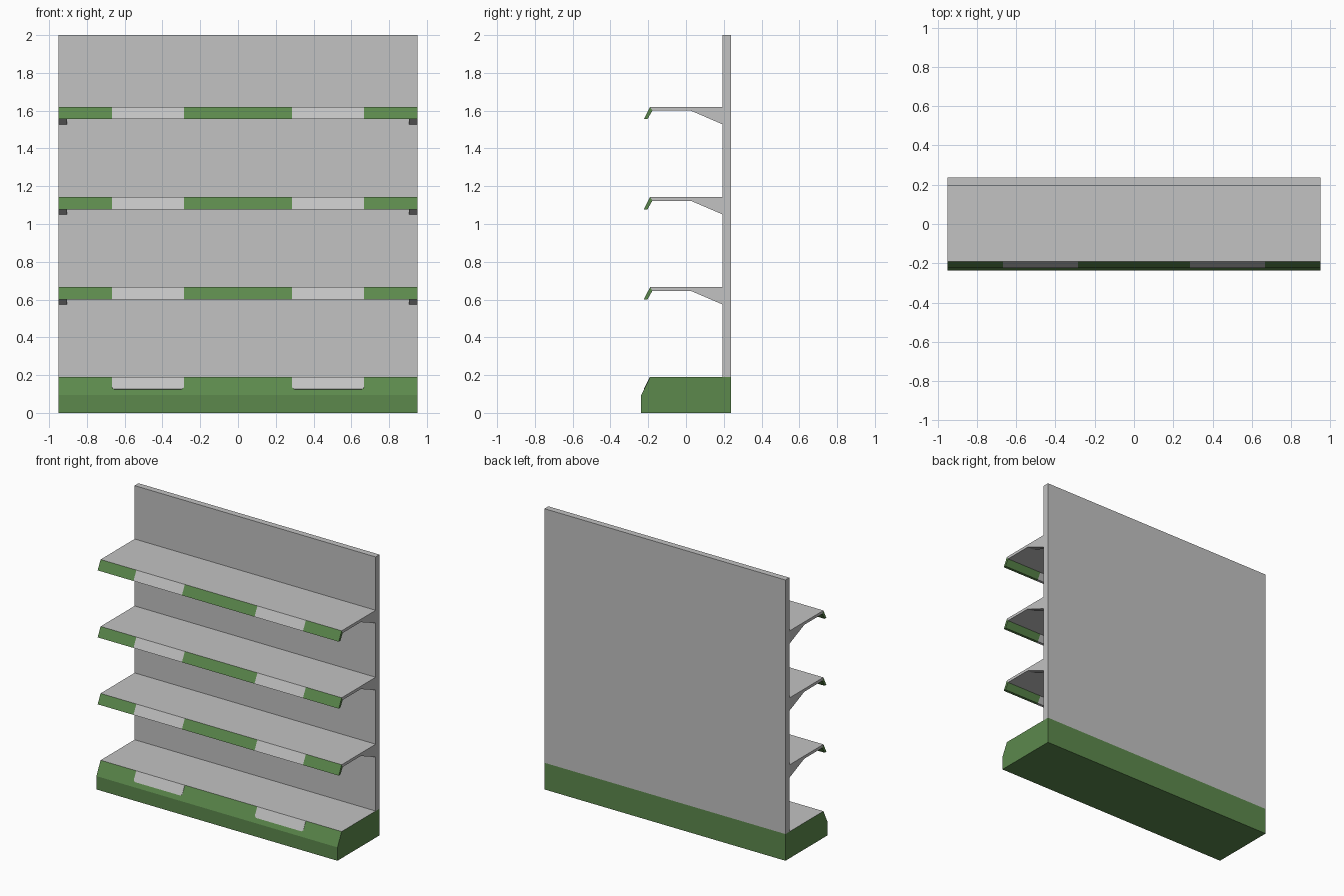
import bpy, bmesh
from mathutils import Vector

if "Cube" in bpy.data.objects:
    bpy.data.objects.remove(bpy.data.objects["Cube"])

HALF = 0.95                      # half the width
BACK, PANEL = 0.237, 0.193       # rear and front of the back panel
FRONT, EDGE = -0.237, -0.19      # base front and shelf front edge
BASE_H, KICK_H = 0.19, 0.095     # base height and start of its slope
LABEL = (0.286, 0.668)           # x range of the pale label areas


def material(name, rgb):
    m = bpy.data.materials.new(name)
    m.diffuse_color = (*rgb, 1)
    m.use_nodes = True
    m.node_tree.nodes["Principled BSDF"].inputs["Base Color"].default_value = m.diffuse_color
    return m


grey = material("light_grey", (0.54, 0.54, 0.54))
green = material("green", (0.107, 0.25, 0.073))


def finish(bm, name, mats):
    bmesh.ops.recalc_face_normals(bm, faces=bm.faces)
    me = bpy.data.meshes.new(name)
    bm.to_mesh(me)
    bm.free()
    for m in mats:
        me.materials.append(m)
    ob = bpy.data.objects.new(name, me)
    bpy.context.collection.objects.link(ob)
    return ob


def solid(name, outline, offset, mats):
    """Extrude a closed 3D outline by an offset."""
    bm = bmesh.new()
    face = bm.faces.new([bm.verts.new(p) for p in outline])
    ext = bmesh.ops.extrude_face_region(bm, geom=[face], use_keep_orig=True)
    verts = [g for g in ext["geom"] if isinstance(g, bmesh.types.BMVert)]
    bmesh.ops.translate(bm, verts=verts, vec=offset)
    return finish(bm, name, mats)


def prism(name, profile, x0, x1, *mats):
    """Extrude a (y, z) profile from x0 to x1."""
    return solid(name, [(x0, y, z) for y, z in profile], (x1 - x0, 0, 0), mats)


# Back panel
prism("back_panel", [(PANEL, BASE_H), (BACK, BASE_H), (BACK, 2), (PANEL, 2)],
      -HALF, HALF, grey)

# Base plinth: green with a grey top
base = prism("base", [(FRONT, 0), (BACK, 0), (BACK, BASE_H), (EDGE, BASE_H),
                      (FRONT, KICK_H)], -HALF, HALF, green, grey)
for p in base.data.polygons:
    p.material_index = int(p.normal.z > 0.9)

# Label plates on the sloped front of the base
slope = Vector((0, EDGE - FRONT, BASE_H - KICK_H))
normal = Vector((0, -slope.z, slope.y)).normalized()
for side, s in (("left", -1), ("right", 1)):
    a, b = LABEL
    shape = [(a, 0.19), (a, 0.134), (a + 0.012, 0.125),
             (b - 0.012, 0.125), (b, 0.134), (b, 0.19)]
    pts = [Vector((s * x, FRONT + (z - KICK_H) * slope.y / slope.z, z))
           for x, z in shape]
    solid("base_label_" + side, pts, normal * 0.002, [grey])

# Lip sections along x, alternating green and grey
cuts = [-HALF, -LABEL[1], -LABEL[0], LABEL[0], LABEL[1], HALF]

# Three shelves with sloped lips and end brackets
for n, top in enumerate((0.666, 1.143, 1.62), 1):
    under = top - 0.02
    prism(f"shelf_{n}", [(EDGE, top), (-0.178, under), (PANEL, under),
                         (PANEL, top)], -HALF, HALF, grey)
    lip = [(EDGE, top), (-0.223, top - 0.065), (-0.204, top - 0.065),
           (-0.178, under)]
    for i, (x0, x1) in enumerate(zip(cuts, cuts[1:])):
        prism(f"shelf_{n}_lip_{i + 1}", lip, x0, x1, grey if i % 2 else green)
    bracket = [(0.025, under), (PANEL, top - 0.092), (PANEL, under)]
    for side, s in (("left", -1), ("right", 1)):
        prism(f"shelf_{n}_bracket_{side}", bracket, s * 0.905, s * HALF, grey)
